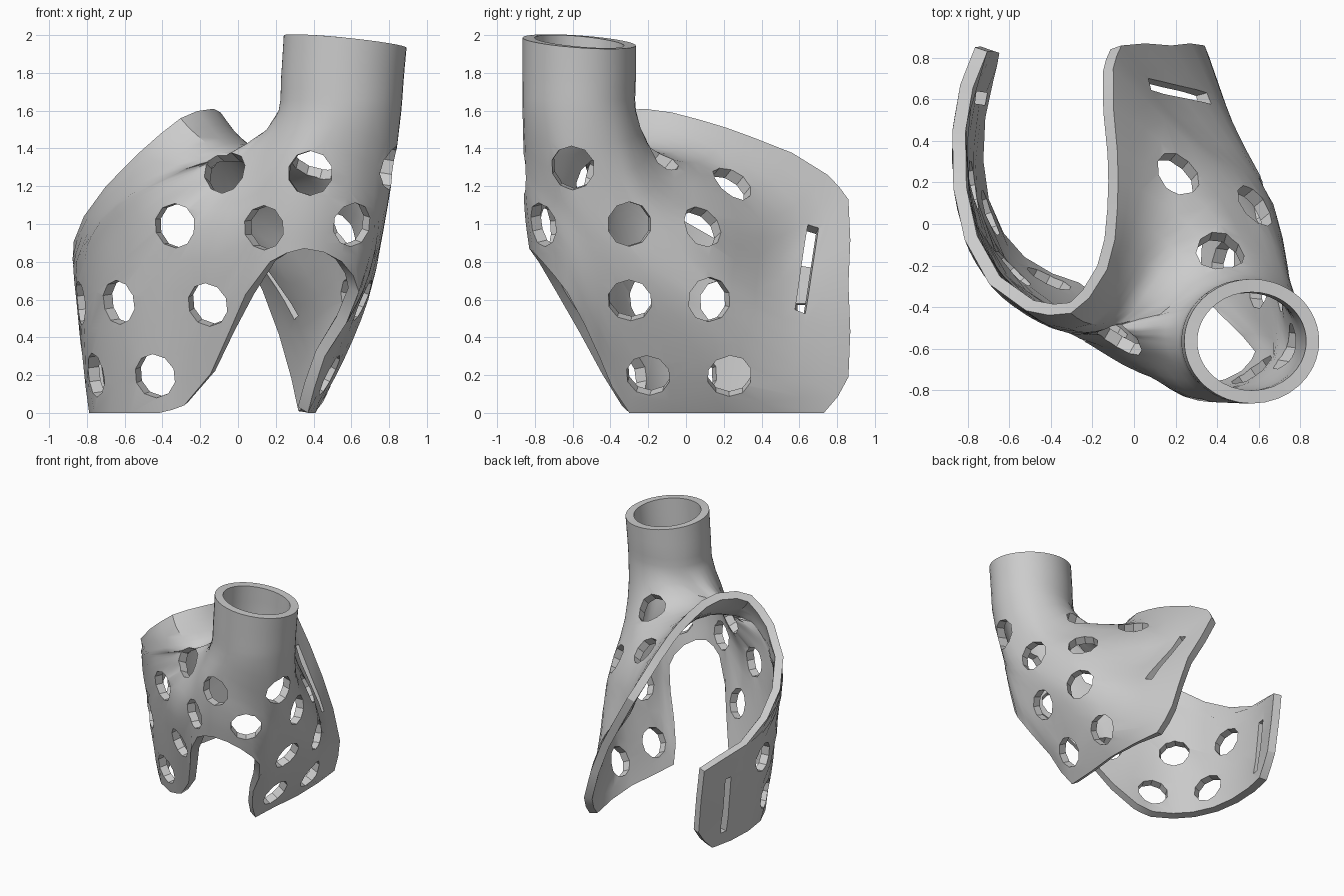
import bpy, bmesh, math
from mathutils import Vector, Matrix
from mathutils.bvhtree import BVHTree

default = bpy.data.objects.get("Cube")
if default:
    bpy.data.objects.remove(default)

THICKNESS = .063
AROUND, ALONG = 2, 3      # spline steps between profiles / between profile points

# Each profile runs from the thumb tube (start angle in degrees) out to the
# edge of the brace: shoulder, two middle points, edge.
right_wing = [
    (8, (.78, -.42, 1.07), (.69, -.08, .6), (.56, .06, .28), (.41, .2, 0)),
    (22, (.77, -.35, 1.08), (.68, .05, .6), (.5, .4, .25), (.38, .73, 0)),
    (34, (.76, -.3, 1.1), (.67, .1, .7), (.47, .5, .4), (.34, .86, .19)),
    (46, (.74, -.25, 1.15), (.64, .12, .82), (.39, .5, .6), (.18, .86, .68)),
    (58, (.7, -.2, 1.17), (.57, .15, .95), (.25, .5, .82), (-.06, .86, 1.13)),
    (72, (.6, -.15, 1.25), (.48, .15, 1.06), (.15, .5, 1.05), (-.1, .75, 1.26)),
]
saddle = [
    (90, (.5, -.15, 1.35), (.35, .08, 1.26), (.12, .25, 1.28), (-.08, .35, 1.46)),
    (110, (.28, -.2, 1.41), (.17, -.1, 1.37), (.05, 0, 1.42), (-.08, .08, 1.55)),
    (130, (.12, -.36, 1.42), (.03, -.32, 1.41), (-.06, -.28, 1.49), (-.13, -.22, 1.61)),
]
left_wing = [
    (145, (.02, -.46, 1.38), (-.1, -.48, 1.38), (-.2, -.47, 1.46), (-.3, -.42, 1.56)),
    (153, (-.04, -.48, 1.37), (-.27, -.52, 1.31), (-.42, -.48, 1.33), (-.53, -.43, 1.38)),
    (160, (-.07, -.5, 1.36), (-.48, -.45, 1.2), (-.73, -.25, 1.06), (-.83, -.08, 1.04)),
    (166, (-.08, -.51, 1.35), (-.54, -.41, 1.13), (-.86, 0, .87), (-.9, .45, .8)),
    (171, (-.07, -.52, 1.34), (-.54, -.42, 1.07), (-.88, .2, .73), (-.79, .86, .7)),
    (176, (-.06, -.53, 1.33), (-.52, -.44, 1.02), (-.86, .2, .58), (-.74, .86, .17)),
    (181, (-.04, -.54, 1.32), (-.45, -.48, .98), (-.83, .1, .47), (-.78, .72, 0)),
    (187, (-.02, -.56, 1.31), (-.36, -.53, .97), (-.74, -.1, .45), (-.8, .3, 0)),
    (194, (.01, -.59, 1.3), (-.27, -.56, .96), (-.6, -.3, .44), (-.66, -.07, 0)),
    (202, (.05, -.63, 1.29), (-.17, -.61, .97), (-.37, -.42, .48), (-.4, -.27, 0)),
]
front_arch = [
    (212, (.1, -.69, 1.28), (-.05, -.68, .98), (-.2, -.51, .5), (-.28, -.33, .04)),
    (228, (.17, -.77, 1.28), (.1, -.75, 1.05), (.03, -.68, .75), (-.05, -.56, .42)),
    (248, (.28, -.84, 1.3), (.24, -.83, 1.12), (.2, -.81, .97), (.17, -.78, .8)),
    (270, (.42, -.86, 1.35), (.38, -.86, 1.18), (.37, -.85, 1.02), (.35, -.83, .87)),
    (293, (.58, -.82, 1.25), (.57, -.81, 1.08), (.56, -.79, .95), (.55, -.76, .8)),
    (315, (.72, -.7, 1.15), (.72, -.65, .95), (.69, -.63, .8), (.64, -.63, .64)),
    (335, (.78, -.6, 1.1), (.72, -.48, .8), (.6, -.46, .5), (.46, -.46, .3)),
    (352, (.79, -.5, 1.08), (.7, -.28, .68), (.51, -.27, .27), (.37, -.3, 0)),
]
# Plan outline of the left wing at its widest, from the front to the back end
left_outline = [(-.05, -.66), (-.3, -.545), (-.5, -.45), (-.66, -.33), (-.79, -.15),
                (-.86, .05), (-.9, .4), (-.87, .65), (-.79, .88)]

# Round vent holes, placed on the nearest surface
front_vents = [(-.34, -.53, .99), (.13, -.78, .98), (-.06, -.55, 1.27), (.38, -.87, 1.27),
               (-.15, -.52, .58), (-.62, -.24, .59), (-.43, -.3, .2), (-.76, .03, .2),
               (-.84, .17, .58), (.6, -.75, 1), (.79, -.6, 1.3)]
side_vents = [(.75, -.3, 1), (.6, .1, 1), (.2, .23, 1.2), (.42, -.13, 1.37),
              (.7, -.3, .58), (.66, .13, .6), (.48, -.2, .2), (.5, .23, .2)]
# Strap slots: top end, bottom end
strap_slots = [((-.83, .62, .57), (-.83, .62, .1)), ((.03, .66, .96), (.35, .6, .53))]


def tube_point(angle, height):
    """Point on the thumb tube, whose top is cut at a slight tilt."""
    a = math.radians(angle)
    lean = .03 * (height - 1.6) / .4
    p = Vector((.54 + lean + .325 * math.cos(a), -.565 + .3 * math.sin(a), height))
    if height > 1.9:
        p.z -= .1 * (p.x - .57) + .07 * (p.y + .56)
    return p


def spline(points, steps, closed=False):
    """Smooth curve through the points, eased for uneven spacing."""
    n = len(points)
    pick = (lambda i: points[i % n]) if closed else (lambda i: points[max(0, min(n - 1, i))])

    def slope(i):
        a, b, c = pick(i - 1), pick(i), pick(i + 1)
        d0, d1 = (b - a).length, (c - b).length
        if d0 < 1e-6 or d1 < 1e-6:
            return (c - a) / max(d0 + d1, 1e-6)
        return ((b - a) / d0 * d1 + (c - b) / d1 * d0) / (d0 + d1)

    out = []
    for i in range(n if closed else n - 1):
        p, q = pick(i), pick(i + 1)
        size = (q - p).length
        m0, m1 = slope(i) * size, slope(i + 1) * size
        for k in range(steps):
            t = k / steps
            h = t * t * (3 - 2 * t)
            out.append(p * (1 - h) + q * h + m0 * t * (1 - t) ** 2 - m1 * t * t * (1 - t))
    return out if closed else out + [points[-1].copy()]


outline = spline([Vector(p) for p in left_outline], 40)


def settle(p):
    """Ease left wing points onto one even wall that narrows toward its foot and rim."""
    blend = max(0, min(1, (-.15 - p.x) / .25))
    if blend:
        flat = p.to_2d()
        i = min(range(1, len(outline) - 1), key=lambda k: (outline[k] - flat).length)
        along = (outline[i + 1] - outline[i - 1]).normalized()
        side = min(1, 1.6 * i / len(outline))
        inset = (.22 - .11 * side) * max(0, 1 - p.z / 1.15) ** 1.3
        inset += max(0, p.z - 1.25) ** 2
        wall = outline[i] + Vector((along.y, -along.x)) * inset
        p = p.lerp(Vector((wall.x, wall.y, p.z)), blend)
    return Vector((p.x, max(-.87, min(.87, p.y)), max(0, p.z)))


def make_object(name, bm):
    mesh = bpy.data.meshes.new(name)
    bm.to_mesh(mesh)
    bm.free()
    obj = bpy.data.objects.new(name, mesh)
    bpy.context.collection.objects.link(obj)
    return obj


# Brace shell: loft the profiles into one skin around the tube
profiles = []
for angle, *points in right_wing + saddle + left_wing + front_arch:
    tube = [tube_point(angle, z) for z in (1.965, 1.78, 1.6)]
    profiles.append(spline(tube + [Vector(p) for p in points], ALONG))
rings = [spline(list(ring), AROUND, closed=True) for ring in zip(*profiles)]

bm = bmesh.new()
rows = [[bm.verts.new(settle(p)) for p in ring] for ring in rings]
for upper, lower in zip(rows, rows[1:]):
    for j in range(len(upper)):
        k = (j + 1) % len(upper)
        bm.faces.new((upper[j], lower[j], lower[k], upper[k]))
bm.normal_update()
surface = BVHTree.FromBMesh(bm)
brace = make_object("brace_shell", bm)

# Cutters for vents and slots
cut = bmesh.new()
for spot in front_vents + side_vents:
    place, normal, *_ = surface.find_nearest(Vector(spot))
    turn = normal.to_track_quat('Z', 'Y').to_matrix().to_4x4()
    bmesh.ops.create_cone(cut, cap_ends=True, segments=10, radius1=.118, radius2=.118,
                          depth=.26, matrix=Matrix.Translation(place) @ turn)
for top, bottom in strap_slots:
    top, bottom = Vector(top), Vector(bottom)
    place, normal, *_ = surface.find_nearest((top + bottom) / 2)
    long_axis = top - bottom
    length = long_axis.length
    long_axis = (long_axis - normal * long_axis.dot(normal)).normalized()
    turn = Matrix((long_axis.cross(normal), long_axis, normal)).transposed().to_4x4()
    bmesh.ops.create_cube(cut, size=1, matrix=Matrix.Translation(place) @ turn
                          @ Matrix.Diagonal((.06, length, .3, 1)))
bmesh.ops.recalc_face_normals(cut, faces=cut.faces)
cutter = make_object("vent_cutter", cut)
cutter.hide_render = True

# Wall thickness, then the openings with the first solver that keeps the wall
wall = brace.modifiers.new("wall", 'SOLIDIFY')
wall.thickness = THICKNESS
wall.offset = -1
vents = brace.modifiers.new("vents", 'BOOLEAN')
vents.operation = 'DIFFERENCE'
vents.use_self = True
vents.object = cutter
for solver in ('MANIFOLD', 'EXACT', 'FLOAT'):
    vents.solver = solver
    result = brace.evaluated_get(bpy.context.evaluated_depsgraph_get())
    if len(result.data.polygons) > 2 * len(brace.data.polygons):
        break

bpy.ops.object.select_all(action='DESELECT')
bpy.context.view_layer.objects.active = brace
brace.select_set(True)
for name in ("wall", "vents"):
    bpy.ops.object.modifier_apply(modifier=name)
bpy.data.objects.remove(cutter)

# Plain grey plastic
grey = bpy.data.materials.new("grey_plastic")
grey.use_nodes = True
colour = (.6, .6, .6, 1)
grey.diffuse_color = colour
grey.node_tree.nodes["Principled BSDF"].inputs["Base Color"].default_value = colour
brace.data.materials.clear()
brace.data.materials.append(grey)
bpy.ops.object.shade_smooth_by_angle(angle=math.radians(30))
